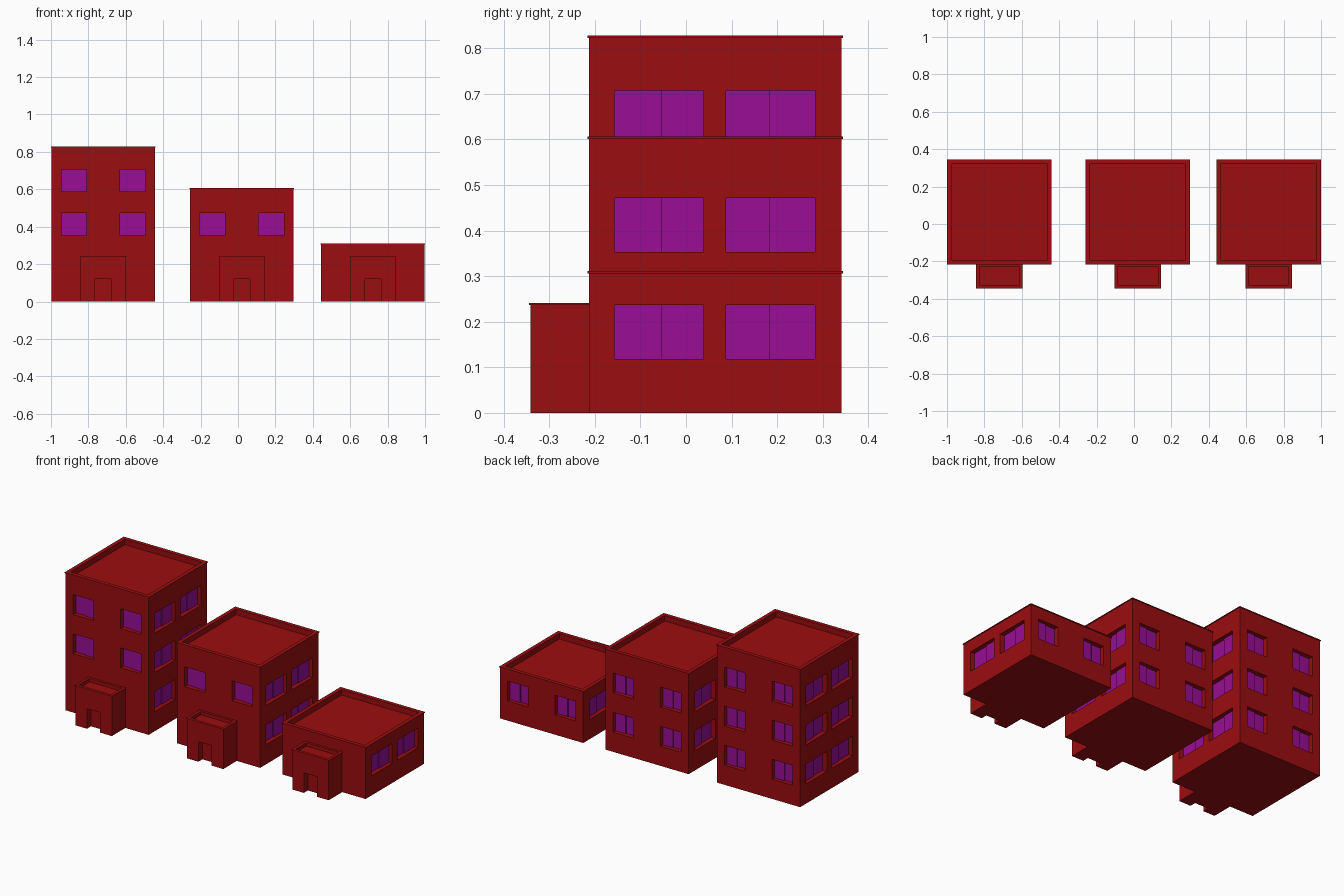
import bpy, bmesh

if "Cube" in bpy.data.objects:
    bpy.data.objects.remove(bpy.data.objects["Cube"])

def material(name, rgb):
    m = bpy.data.materials.new(name)
    m.diffuse_color = (*rgb, 1)
    m.use_nodes = True
    m.node_tree.nodes["Principled BSDF"].inputs["Base Color"].default_value = m.diffuse_color
    return m

RED = material("red_wall", (0.33, 0.004, 0.005))
PURPLE = material("purple_glass", (0.32, 0.004, 0.30))

def boxes(name, bounds, mat):
    """One object made of axis-aligned boxes (x0, x1, y0, y1, z0, z1)."""
    bm = bmesh.new()
    for x0, x1, y0, y1, z0, z1 in bounds:
        for v in bmesh.ops.create_cube(bm, size=1)["verts"]:
            v.co = (x1 if v.co.x > 0 else x0,
                    y1 if v.co.y > 0 else y0,
                    z1 if v.co.z > 0 else z0)
    me = bpy.data.meshes.new(name)
    bm.to_mesh(me)
    bm.free()
    me.materials.append(mat)
    ob = bpy.data.objects.new(name, me)
    bpy.context.collection.objects.link(ob)
    return ob

def carve(ob, cuts):
    cutter = boxes("cutter", cuts, RED)
    mod = ob.modifiers.new("cut", "BOOLEAN")
    mod.operation, mod.solver, mod.object = "DIFFERENCE", "EXACT", cutter
    bpy.context.view_layer.objects.active = ob
    bpy.ops.object.modifier_apply(modifier=mod.name)
    bpy.data.objects.remove(cutter)

def rim(name, x0, x1, y0, y1, top, over, inset, t=0.005, back=True):
    """Thin overhanging cap running around the parapet."""
    yb = y1 + over if back else y1
    yi = y1 - inset
    boxes(name, [
        (x0 - over, x1 + over, y0 - over, y0 + inset, top - t, top),
        (x0 - over, x1 + over, yi, yb, top - t, top),
        (x0 - over, x0 + inset, y0 + inset, yi, top - t, top),
        (x1 - inset, x1 + over, y0 + inset, yi, top - t, top)], RED)

HALF, FRONT, BACK = 0.2765, -0.213, 0.341
DEPTH, STEP, OUT = 0.03, 0.006, 0.02

def building(label, cx, height, floors):
    x0, x1 = cx - HALF, cx + HALF
    cap = 0.005
    cuts = [(x0 + 0.02, x1 - 0.02, FRONT + 0.02, BACK - 0.02, height - 0.033, height + 0.05)]
    panes = []
    for f in range(floors):
        z0, z1 = 0.118 + 0.235 * f, 0.237 + 0.235 * f
        # front and back windows (no front windows on the ground floor)
        for s in (-1, 1):
            a, b = cx + s * 0.1575 - 0.0675, cx + s * 0.1575 + 0.0675
            m = (a + b) / 2
            for wall, n in ((FRONT, -1), (BACK, 1)):
                if n < 0 and f == 0:
                    continue
                cuts.append((a, b, *sorted((wall - n * DEPTH, wall + n * OUT)), z0, z1))
                base = wall - n * (DEPTH + 0.004)
                for p, q, k in ((a, m, 0), (m, b, STEP)):
                    panes.append((p, q, *sorted((base, wall - n * (DEPTH - 0.002 - k))), z0, z1))
        # wide double windows on both sides
        for a, m, b in ((-0.157, -0.055, 0.038), (0.088, 0.183, 0.283)):
            for wall, n in ((x0, -1), (x1, 1)):
                cuts.append((*sorted((wall - n * DEPTH, wall + n * OUT)), a, b, z0, z1))
                base = wall - n * (DEPTH + 0.004)
                for p, q, k in ((a, m, 0), (m, b, STEP)):
                    panes.append((*sorted((base, wall - n * (DEPTH - 0.002 - k))), p, q, z0, z1))
    body = boxes(label + "_walls", [(x0, x1, FRONT, BACK, 0, height - cap)], RED)
    carve(body, cuts)
    boxes(label + "_window_panes", panes, PURPLE)
    rim(label + "_parapet_cap", x0, x1, FRONT, BACK, height, 0.0035, 0.02)

    # entrance porch with a recessed doorway and sunken roof
    px0, px1, py, top = cx - 0.121, cx + 0.121, -0.341, 0.241
    porch = boxes(label + "_porch", [(px0, px1, py, FRONT, 0, top - 0.004)], RED)
    carve(porch, [(cx - 0.044, cx + 0.044, py - OUT, py + 0.04, -0.02, 0.12),
                  (px0 + 0.014, px1 - 0.014, py + 0.014, FRONT - 0.014, top - 0.02, top + 0.05)])
    rim(label + "_porch_cap", px0, px1, py, FRONT, top, 0.0035, 0.014, 0.004, back=False)
    boxes(label + "_door", [(cx - 0.044, cx + 0.044, py + 0.038, py + 0.044, 0, 0.12)], RED)

building("tall_house", -0.72, 0.828, 3)
building("middle_house", 0.02, 0.606, 2)
building("low_house", 0.72, 0.311, 1)
